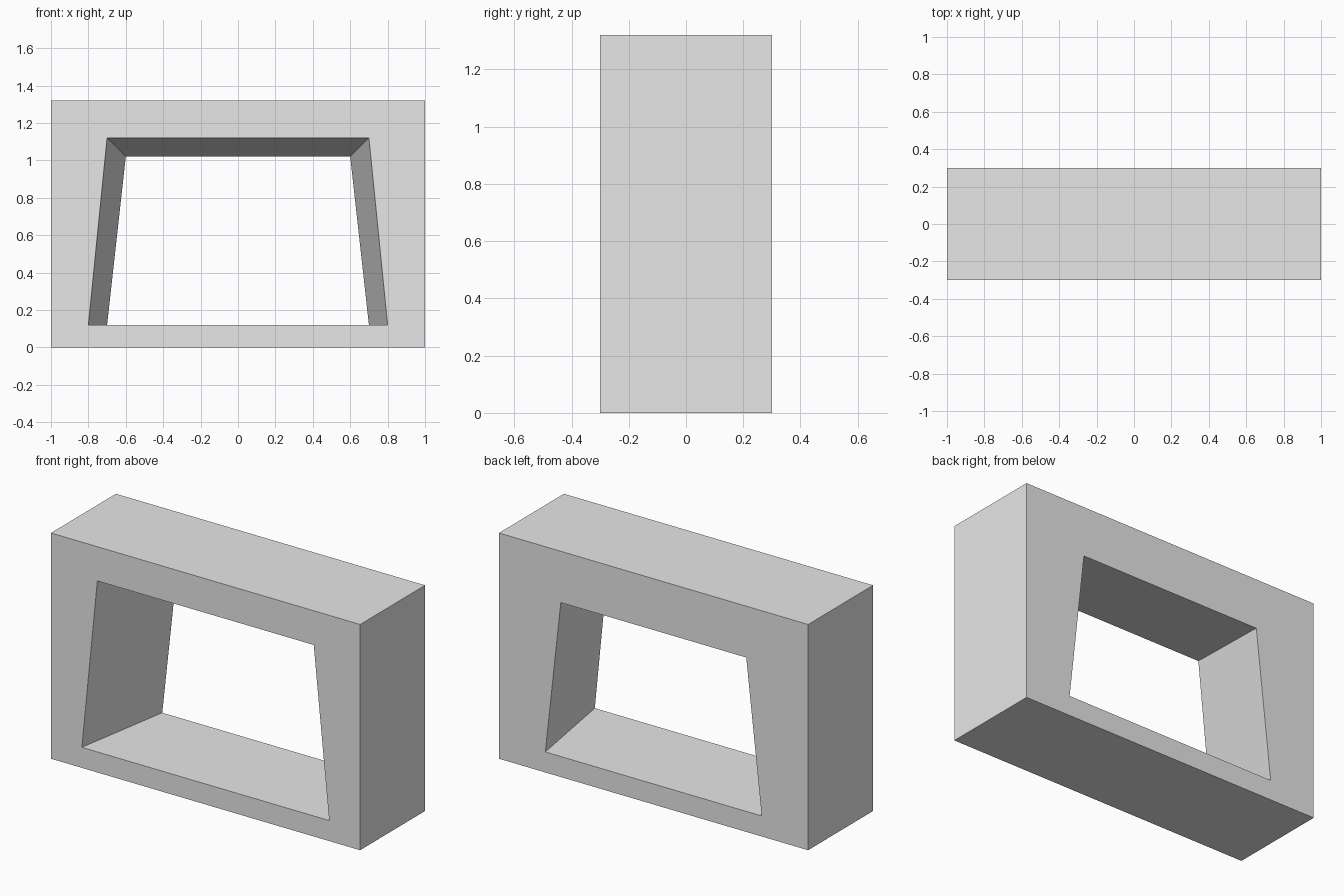
import bpy
import bmesh

cube = bpy.data.objects.get("Cube")
if cube:
    bpy.data.objects.remove(cube, do_unlink=True)

grey = bpy.data.materials.new("light_grey")
grey.use_nodes = True
colour = (0.8, 0.8, 0.8, 1)
grey.diffuse_color = colour
grey.node_tree.nodes["Principled BSDF"].inputs["Base Color"].default_value = colour

WIDTH, DEPTH, HEIGHT = 2.0, 0.6, 1.32
SILL = 0.12


def ring(bm, y, low, high, bottom, top):
    """Four corners of a trapezoid standing at depth y."""
    corners = [(-low, bottom), (low, bottom), (high, top), (-high, top)]
    return [bm.verts.new((x, y, z)) for x, z in corners]


def bridge(bm, a, b):
    """Band of quads between two rings."""
    for i in range(4):
        j = (i + 1) % 4
        bm.faces.new((a[i], a[j], b[j], b[i]))


# Block with an opening that tapers towards the back
bm = bmesh.new()
half = WIDTH / 2
front, back = -DEPTH / 2, DEPTH / 2
loops = [
    ring(bm, front, half, half, 0, HEIGHT),
    ring(bm, front, 0.8, 0.7, SILL, 1.12),
    ring(bm, back, 0.7, 0.6, SILL, 1.02),
    ring(bm, back, half, half, 0, HEIGHT),
]
for i in range(4):
    bridge(bm, loops[i], loops[(i + 1) % 4])
bmesh.ops.recalc_face_normals(bm, faces=bm.faces)

mesh = bpy.data.meshes.new("window_frame")
bm.to_mesh(mesh)
bm.free()
mesh.materials.append(grey)
frame = bpy.data.objects.new("window_frame", mesh)
bpy.context.collection.objects.link(frame)
